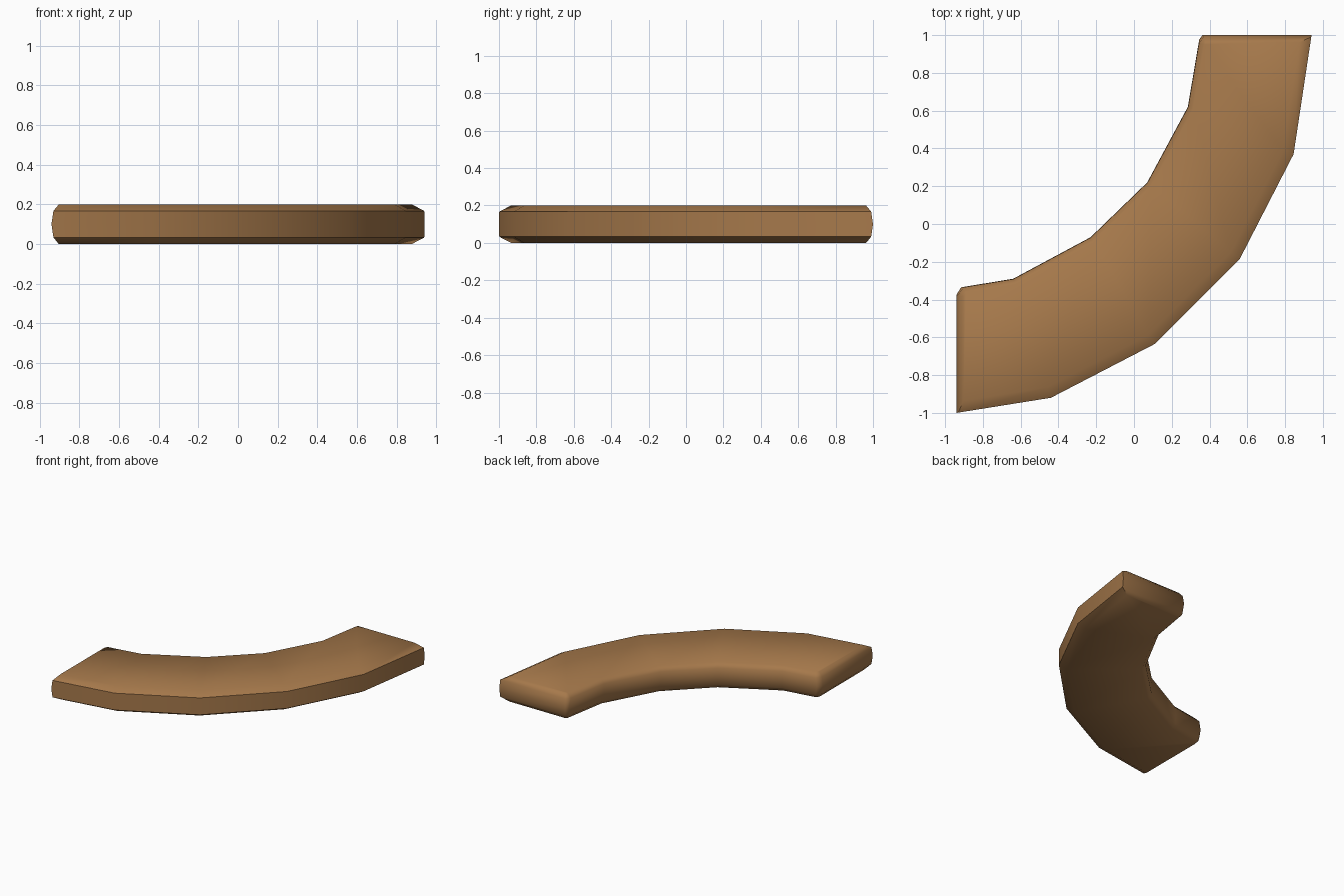
import bpy, bmesh
from mathutils import Vector
from mathutils.geometry import intersect_line_line_2d

if "Cube" in bpy.data.objects:
    bpy.data.objects.remove(bpy.data.objects["Cube"])

# plan outline, counter-clockwise: inner curve, then outer curve
inner = [(0.362, 1.0), (0.345, 0.975), (0.285, 0.62), (0.07, 0.22),
         (-0.23, -0.07), (-0.64, -0.29), (-0.915, -0.335), (-0.94, -0.375)]
outer = [(-0.94, -1.0), (-0.44, -0.92), (0.11, -0.635), (0.56, -0.185),
         (0.845, 0.37), (0.94, 1.0)]
plan = [Vector(p) for p in inner + outer]
n = len(plan)
# kind of the edge that starts at each point
kinds = ["end"] + ["inner"] * 5 + ["end"] * 2 + ["outer"] * 5 + ["end"]


def inset(amount):
    """Move every outline edge inwards by the amount for its kind."""
    lines = []
    for i in range(n):
        a, b = plan[i], plan[(i + 1) % n]
        d = (b - a).normalized()
        off = Vector((-d.y, d.x)) * amount[kinds[i]]
        lines.append((a + off, d))
    pts = []
    for i in range(n):
        (p, d), (q, e) = lines[i - 1], lines[i]
        cross = d.x * e.y - d.y * e.x
        t = ((q - p).x * e.y - (q - p).y * e.x) / cross
        pts.append(p + d * t)
    return pts


# height, and inset of ends / inner side / outer side
edge = {"end": 0.037, "inner": 0.032, "outer": 0.058}
shoulder = {"end": 0.010, "inner": 0.002, "outer": 0.0}
middle = {"end": 0.0, "inner": 0.0, "outer": 0.0}
levels = [(0.0, edge), (0.033, shoulder), (0.1, middle),
          (0.167, shoulder), (0.2, edge)]

# curved slab, lofted through the levels
bm = bmesh.new()
rings = [[bm.verts.new((p.x, p.y, z)) for p in inset(a)] for z, a in levels]
for lo, hi in zip(rings, rings[1:]):
    for i in range(n):
        j = (i + 1) % n
        bm.faces.new((lo[i], lo[j], hi[j], hi[i]))
# caps as strips across the curve
for ring in (rings[0], rings[-1]):
    bm.faces.new((ring[0], ring[1], ring[2], ring[12], ring[13]))
    for k in range(2, 5):
        bm.faces.new((ring[k], ring[k + 1], ring[13 - k], ring[14 - k]))
    bm.faces.new((ring[5], ring[6], ring[7], ring[8], ring[9]))
bmesh.ops.recalc_face_normals(bm, faces=bm.faces)
mesh = bpy.data.meshes.new("curved_slab")
bm.to_mesh(mesh)
bm.free()
slab = bpy.data.objects.new("curved_slab", mesh)
bpy.context.collection.objects.link(slab)

# wood colour
wood = bpy.data.materials.new("brown wood")
wood.diffuse_color = (0.38, 0.19, 0.07, 1)
wood.use_nodes = True
wood.node_tree.nodes["Principled BSDF"].inputs["Base Color"].default_value = wood.diffuse_color
mesh.materials.append(wood)

# soft shading
bpy.context.view_layer.objects.active = slab
slab.select_set(True)
bpy.ops.object.shade_smooth_by_angle(angle=1.0)
